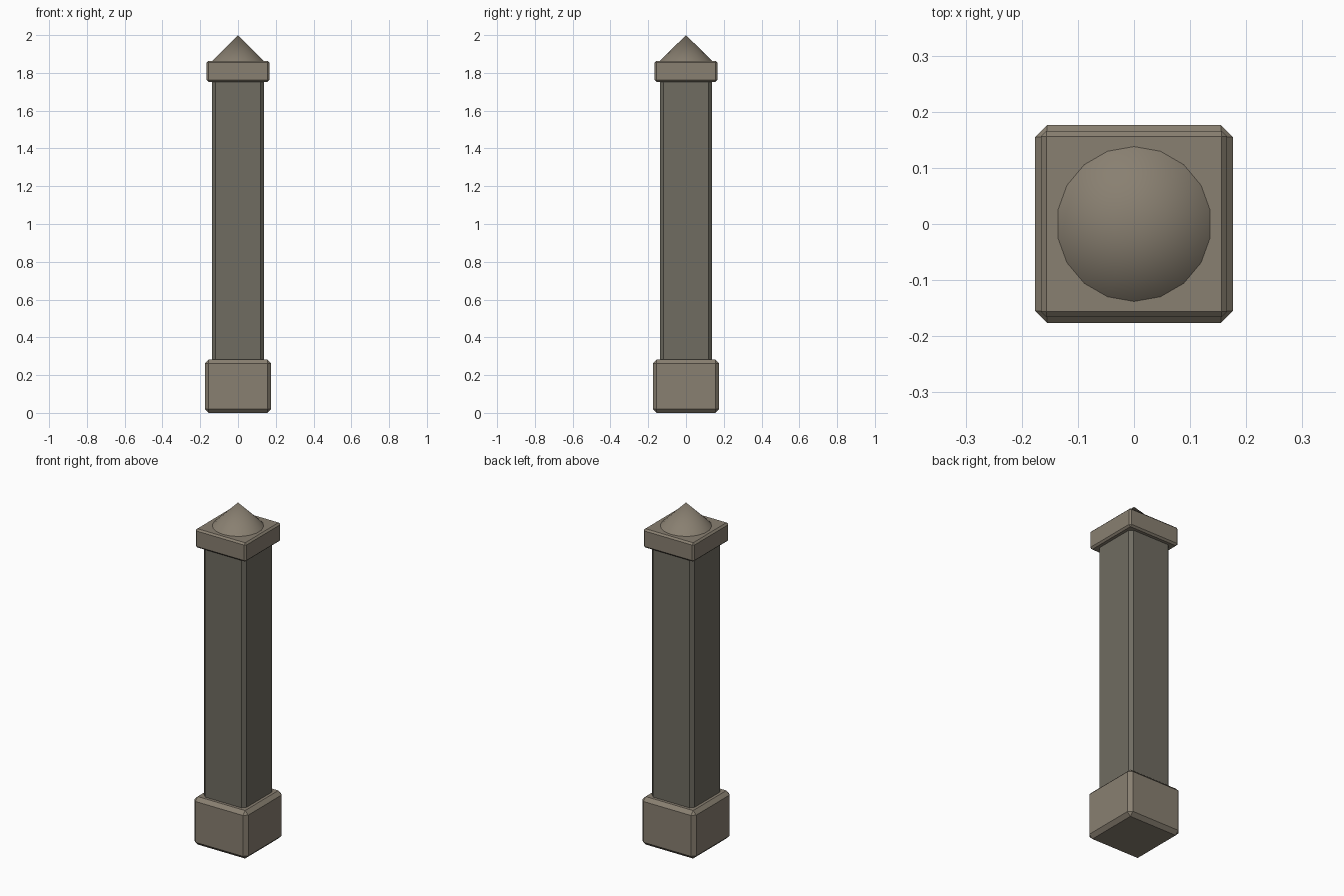
import bpy
import math

if "Cube" in bpy.data.objects:
    bpy.data.objects.remove(bpy.data.objects["Cube"])


def material(name, rgb):
    m = bpy.data.materials.new(name)
    m.diffuse_color = (*rgb, 1)
    m.use_nodes = True
    m.node_tree.nodes["Principled BSDF"].inputs["Base Color"].default_value = m.diffuse_color
    return m


light_stone = material("light_stone", (0.25, 0.215, 0.165))
dark_stone = material("dark_stone", (0.16, 0.15, 0.12))


def block(name, half, z0, z1, bevel, mat):
    bpy.ops.mesh.primitive_cube_add(size=1, location=(0, 0, (z0 + z1) / 2))
    ob = bpy.context.object
    ob.name = name
    ob.scale = (2 * half, 2 * half, z1 - z0)
    bpy.ops.object.transform_apply(location=False, rotation=False, scale=True)
    ob.data.materials.append(mat)
    mod = ob.modifiers.new("edge_bevel", 'BEVEL')
    mod.width = bevel
    mod.segments = 1
    return ob


# Square plinth, full-height shaft and cap slab
block("plinth", 0.176, 0, 0.283, 0.021, light_stone)
block("shaft", 0.138, 0.002, 1.862, 0.02, dark_stone)
block("cap_slab", 0.166, 1.753, 1.864, 0.01, light_stone)

# 18-sided pointed finial
bpy.ops.mesh.primitive_cone_add(vertices=18, radius1=0.14, radius2=0, depth=0.138,
                                location=(0, 0, 1.931))
finial = bpy.context.object
finial.name = "finial"
finial.data.materials.append(light_stone)
bpy.ops.object.shade_smooth_by_angle(angle=math.radians(40))
